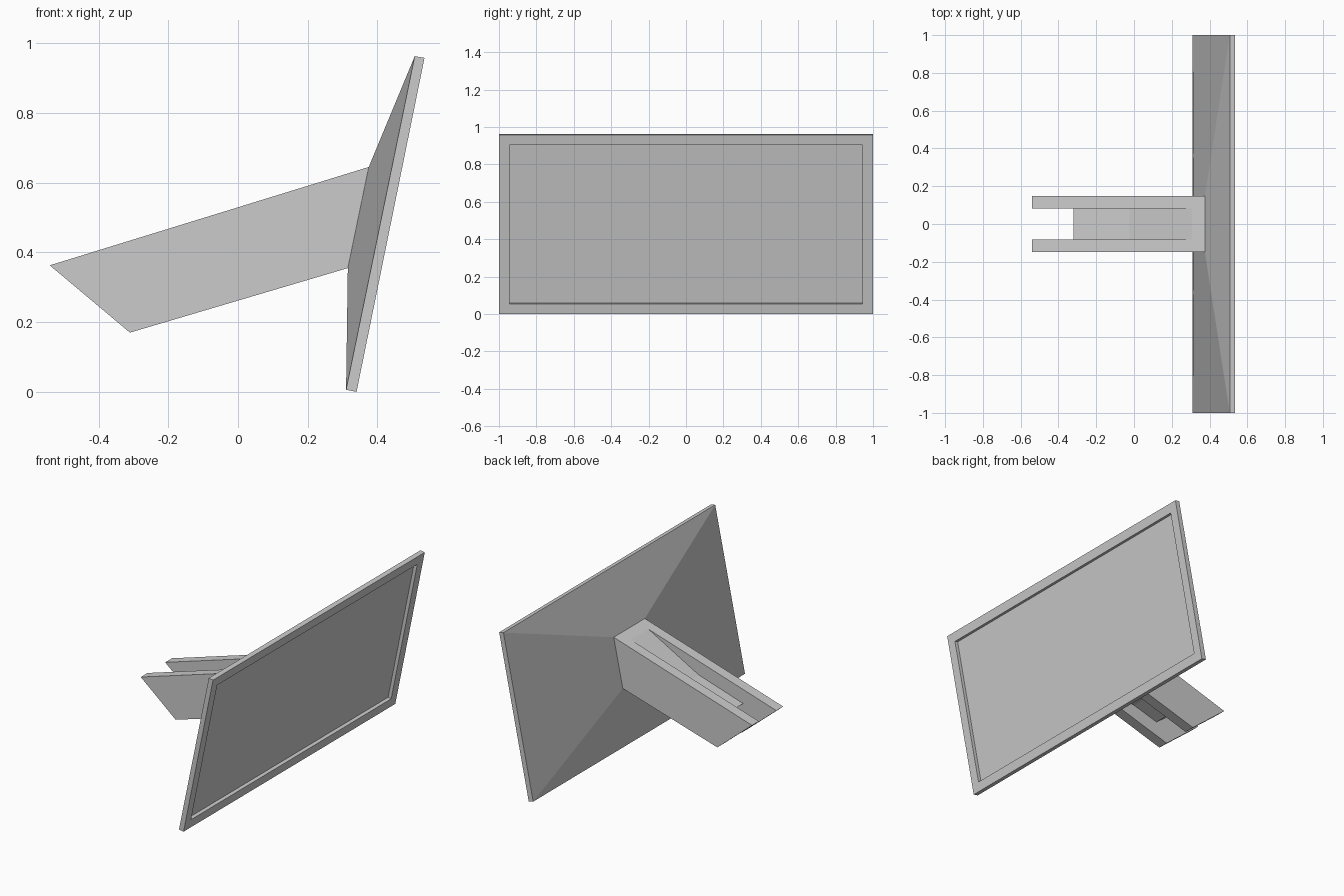
import bpy
import bmesh

default = bpy.data.objects.get("Cube")
if default:
    bpy.data.objects.remove(default, do_unlink=True)

grey = bpy.data.materials.new("plain grey")
grey.use_nodes = True
COLOUR = (0.6, 0.6, 0.6, 1)
grey.diffuse_color = COLOUR
grey.node_tree.nodes["Principled BSDF"].inputs["Base Color"].default_value = COLOUR


def make_object(name, bm):
    bmesh.ops.recalc_face_normals(bm, faces=bm.faces)
    mesh = bpy.data.meshes.new(name)
    bm.to_mesh(mesh)
    bm.free()
    mesh.materials.append(grey)
    obj = bpy.data.objects.new(name, mesh)
    bpy.context.collection.objects.link(obj)
    return obj


def prism(name, profile, half_width):
    """Side profile in x and z, extruded symmetrically along y."""
    bm = bmesh.new()
    face = bm.faces.new([bm.verts.new((x, -half_width, z)) for x, z in profile])
    side = bmesh.ops.extrude_face_region(bm, geom=[face])["geom"]
    moved = [v for v in side if isinstance(v, bmesh.types.BMVert)]
    bmesh.ops.translate(bm, verts=moved, vec=(0, 2 * half_width, 0))
    return make_object(name, bm)


# Tilted screen: front rim, back rim, then the taper down to the arm mount
bm = bmesh.new()
sections = [((0.34, 0.0), (0.535, 0.958), 1.0),
            ((0.31, 0.006), (0.507, 0.963), 1.0),
            ((0.315, 0.355), (0.375, 0.645), 0.147)]
rings = []
for low, high, half in sections:
    corners = [(low, -half), (low, half), (high, half), (high, -half)]
    rings.append([bm.verts.new((x, y, z)) for (x, z), y in corners])
for a, b in zip(rings, rings[1:]):
    for i in range(4):
        j = (i + 1) % 4
        bm.faces.new((a[i], a[j], b[j], b[i]))
front = bm.faces.new(rings[0])
bm.faces.new(rings[-1])
bmesh.ops.recalc_face_normals(bm, faces=bm.faces)

# Recessed display panel: rim inset, then a second loop pushed back
bmesh.ops.inset_region(bm, faces=[front], thickness=0.055, use_even_offset=True)
bmesh.ops.inset_region(bm, faces=[front], thickness=0)
bmesh.ops.translate(bm, verts=front.verts[:], vec=(-0.02, 0, 0.004))
make_object("screen_housing", bm)

# Support arm, forked by a slot that leaves a web inside
arm = prism("support_arm", [(0.375, 0.645), (-0.54, 0.363),
                            (-0.31, 0.17), (0.315, 0.355)], 0.147)
cutter = prism("slot_cutter", [(0.35, 0.648), (-0.025, 0.44), (-0.32, 0.347),
                               (-0.235, 0.28), (-0.07, 0.328), (0.30, 0.337),
                               (0.30, 0), (-0.8, 0), (-0.8, 0.9), (0.35, 0.9)], 0.083)
cutter.hide_render = True
slot = arm.modifiers.new("slot", "BOOLEAN")
slot.operation = "DIFFERENCE"
slot.solver = "EXACT"
slot.object = cutter
bpy.context.view_layer.objects.active = arm
bpy.ops.object.modifier_apply(modifier=slot.name)
bpy.data.objects.remove(cutter, do_unlink=True)
